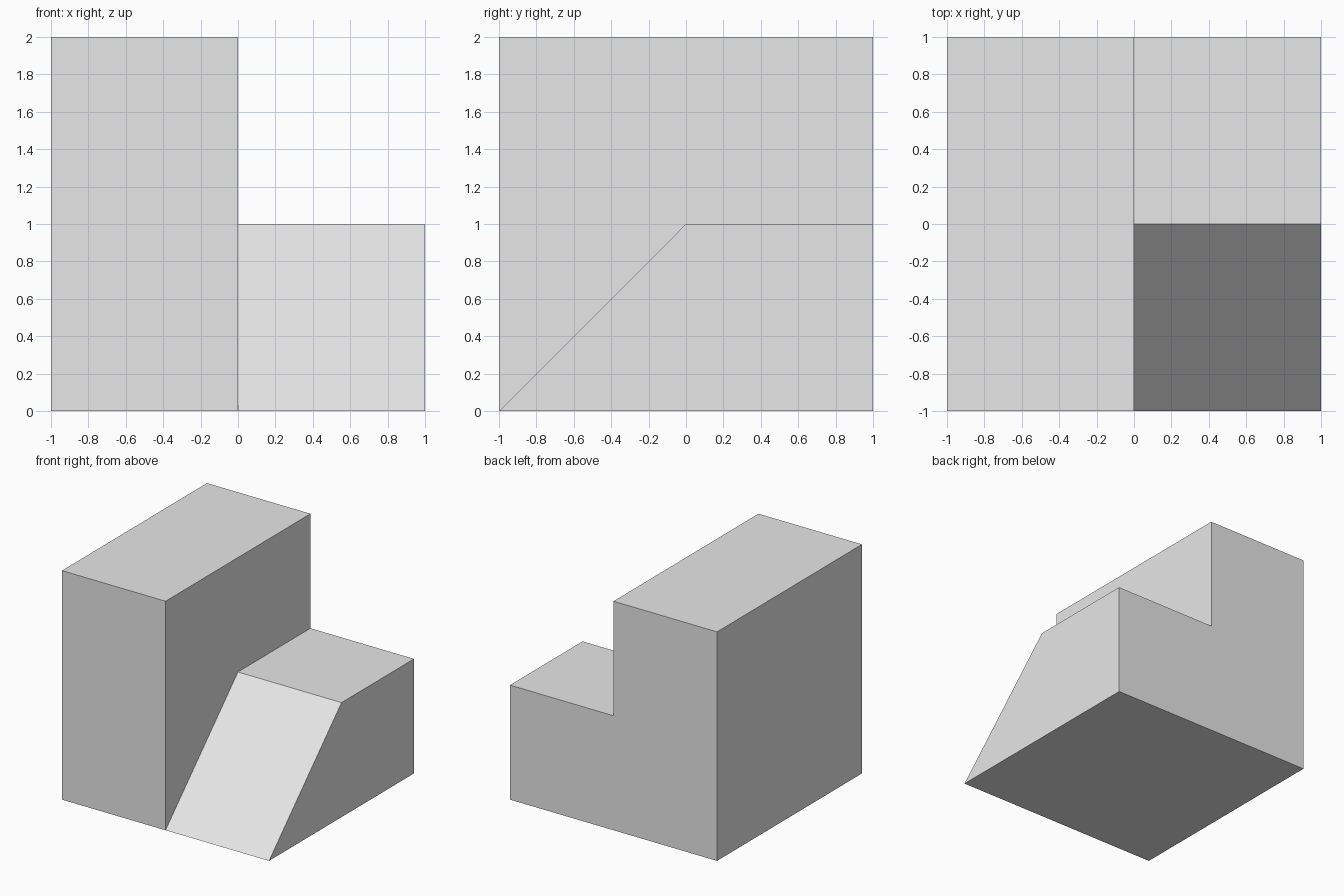
import bpy
import bmesh

cube = bpy.data.objects.get("Cube")
if cube:
    bpy.data.objects.remove(cube, do_unlink=True)

# Material
grey = bpy.data.materials.new("light_grey")
grey.use_nodes = True
colour = (0.8, 0.8, 0.8, 1)
grey.diffuse_color = colour
grey.node_tree.nodes["Principled BSDF"].inputs["Base Color"].default_value = colour

# Stepped outline (x, z), and the front edge of each corner:
# the step's top corners sit halfway back, which makes the ramp
outline = [(-1, 0), (0, 0), (1, 0), (1, 1), (0, 1), (0, 2), (-1, 2)]
bm = bmesh.new()
back = [bm.verts.new((x, 1, z)) for x, z in outline]
front = [bm.verts.new((x, 0 if z == 1 else -1, z)) for x, z in outline]
bm.faces.new(back)

# Sides, joining the front outline to the back
for i in range(len(outline)):
    j = (i + 1) % len(outline)
    bm.faces.new((front[i], front[j], back[j], back[i]))

# Tower front, ramp, and the part of the tower wall beside the ramp
left_foot, foot, right_foot, ramp_right, ramp_left, top_right, top_left = front
bm.faces.new((left_foot, foot, top_right, top_left))
bm.faces.new((foot, right_foot, ramp_right, ramp_left))
bm.faces.new((foot, ramp_left, top_right))

# Merge the tower wall into one flat face
seam = bm.edges.get((ramp_left, top_right))
bmesh.ops.dissolve_edges(bm, edges=[seam], use_verts=False)
bmesh.ops.recalc_face_normals(bm, faces=bm.faces[:])

mesh = bpy.data.meshes.new("stepped_block_with_ramp")
bm.to_mesh(mesh)
bm.free()
mesh.materials.append(grey)
block = bpy.data.objects.new("stepped_block_with_ramp", mesh)
bpy.context.collection.objects.link(block)
